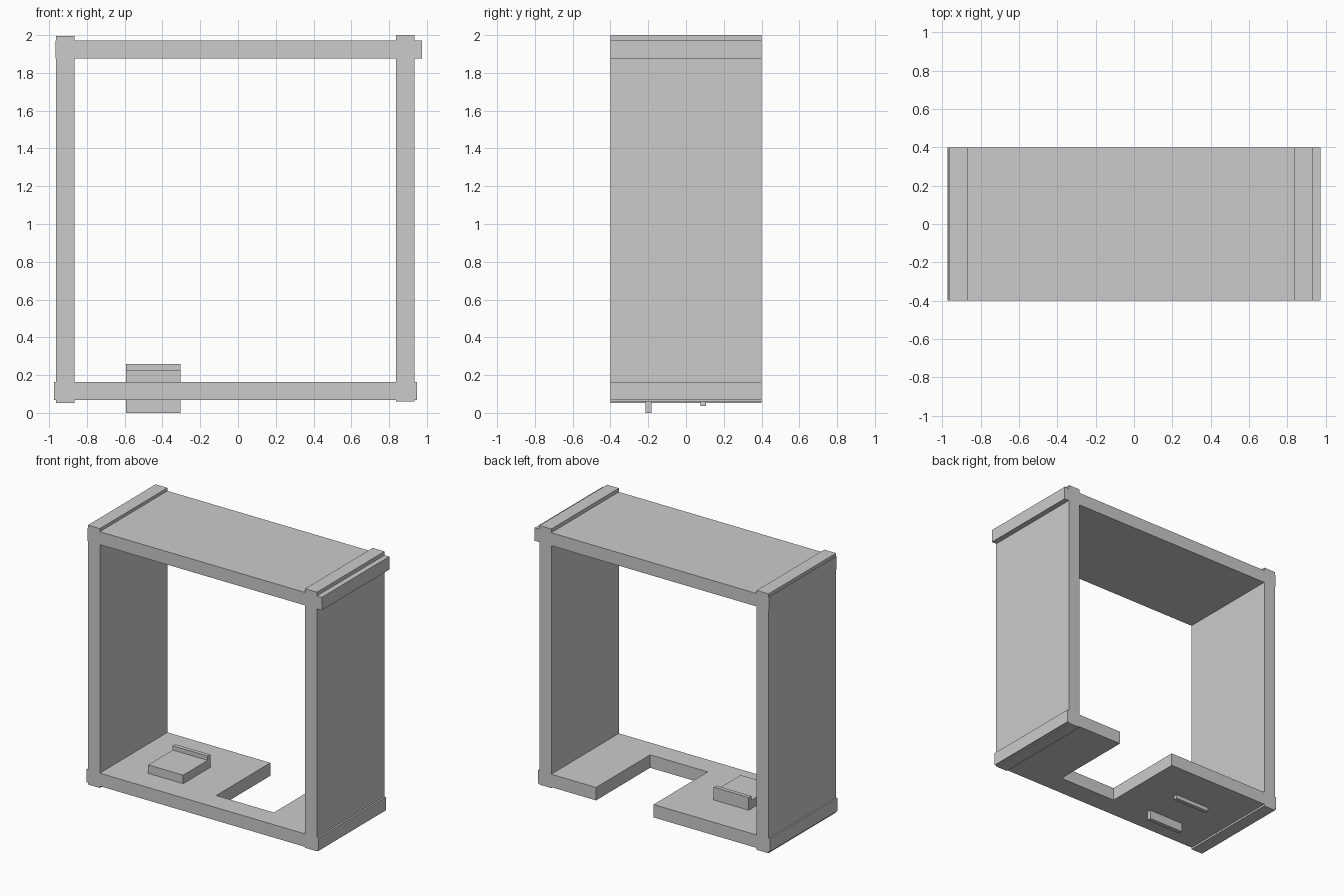
import bpy, bmesh

if "Cube" in bpy.data.objects:
    bpy.data.objects.remove(bpy.data.objects["Cube"])


def prism(name, outline, z0, z1):
    """Extrude a flat xy outline from z0 to z1."""
    bm = bmesh.new()
    face = bm.faces.new([bm.verts.new((x, y, z0)) for x, y in outline])
    ext = bmesh.ops.extrude_face_region(bm, geom=[face])
    top = [v for v in ext["geom"] if isinstance(v, bmesh.types.BMVert)]
    bmesh.ops.translate(bm, verts=top, vec=(0, 0, z1 - z0))
    bmesh.ops.recalc_face_normals(bm, faces=bm.faces)
    mesh = bpy.data.meshes.new(name)
    bm.to_mesh(mesh)
    bm.free()
    obj = bpy.data.objects.new(name, mesh)
    bpy.context.collection.objects.link(obj)
    return obj


def box(name, x, y, z):
    return prism(name, [(x[0], y[0]), (x[1], y[0]), (x[1], y[1]), (x[0], y[1])], *z)


DEPTH = (-0.4, 0.4)

# Frame: two walls and a ceiling whose ends cross at the corners
box("left_wall", (-0.963, -0.865), DEPTH, (0.053, 1.995))
box("right_wall", (0.836, 0.934), DEPTH, (0.06, 2.0))
box("top_panel", (-0.967, 0.974), DEPTH, (1.875, 1.972))

# Floor with a rectangular notch open to the back
prism("floor_panel", [(-0.974, -0.4), (0.948, -0.4), (0.948, 0.4), (0.465, 0.4),
                      (0.465, -0.24), (-0.012, -0.24), (-0.012, 0.4), (-0.974, 0.4)],
      0.067, 0.164)

# Small seat: slab, with front and back plates passing through the floor
SEAT_X = (-0.594, -0.304)
box("seat_slab", SEAT_X, (-0.2, 0.09), (0.13, 0.228))
box("seat_front_plate", SEAT_X, (-0.214, -0.183), (0.0, 0.228))
box("seat_back_plate", SEAT_X, (0.076, 0.106), (0.037, 0.26))
